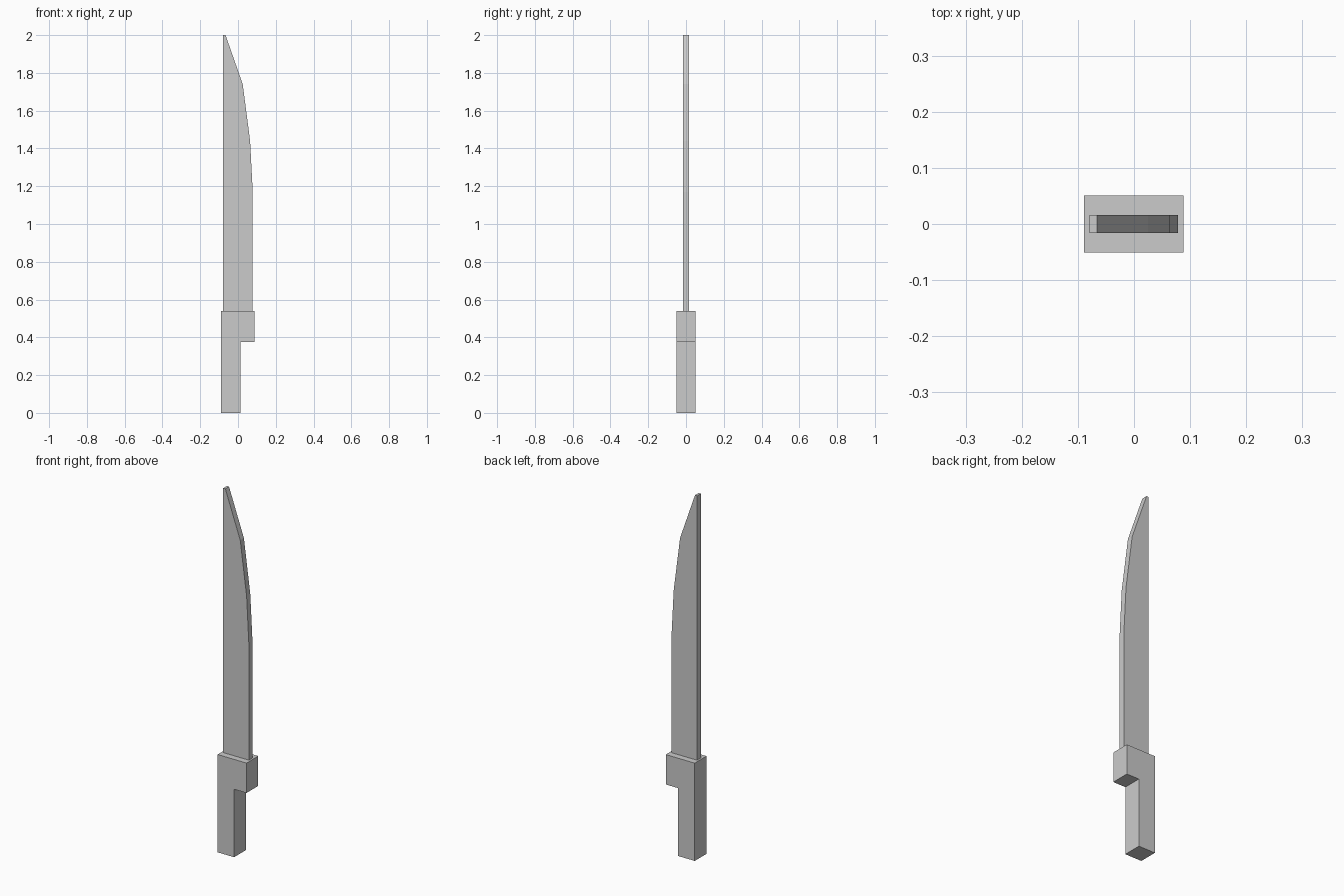
import bpy, bmesh

if "Cube" in bpy.data.objects:
    bpy.data.objects.remove(bpy.data.objects["Cube"])


def extrude_profile(name, profile, half_depth):
    """Make a flat XZ outline solid, centred on y = 0."""
    bm = bmesh.new()
    face = bm.faces.new([bm.verts.new((x, -half_depth, z)) for x, z in profile])
    ext = bmesh.ops.extrude_face_region(bm, geom=[face])
    verts = [v for v in ext["geom"] if isinstance(v, bmesh.types.BMVert)]
    bmesh.ops.translate(bm, verts=verts, vec=(0, 2 * half_depth, 0))
    bmesh.ops.recalc_face_normals(bm, faces=bm.faces)
    mesh = bpy.data.meshes.new(name)
    bm.to_mesh(mesh)
    bm.free()
    obj = bpy.data.objects.new(name, mesh)
    bpy.context.collection.objects.link(obj)
    return obj


# Handle with the one-sided guard at its top
extrude_profile("handle", [
    (-0.089, 0), (0.012, 0), (0.012, 0.375),
    (0.088, 0.375), (0.088, 0.54), (-0.089, 0.54)], 0.051)

# Blade: straight spine, faceted cutting edge, blunt tip
extrude_profile("blade", [
    (-0.079, 0.535), (0.078, 0.535), (0.078, 1.17), (0.064, 1.44),
    (0.025, 1.74), (-0.066, 2.0), (-0.079, 2.0)], 0.016)
